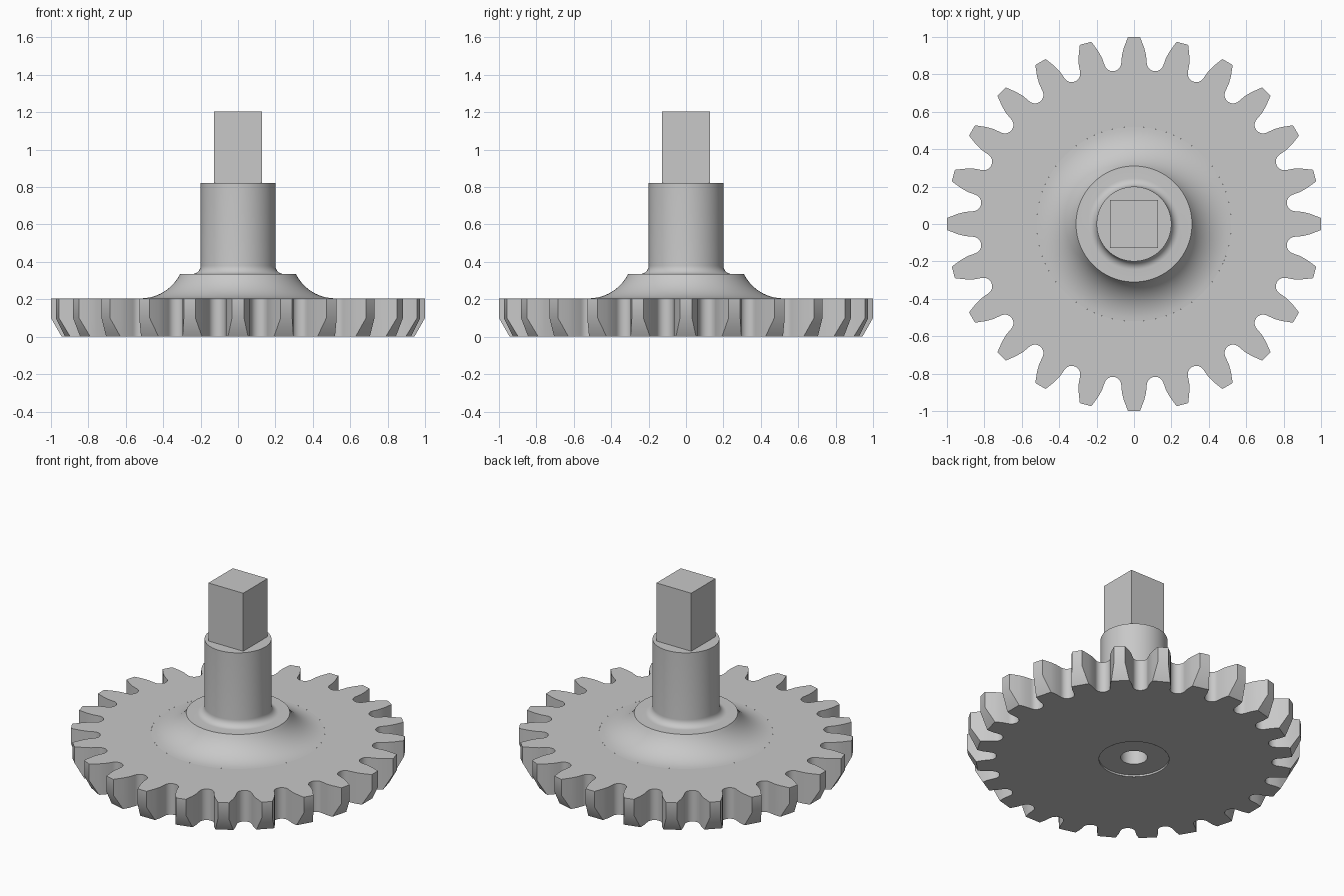
import bpy, bmesh, math
from mathutils import Matrix, Vector

cube = bpy.data.objects.get("Cube")
if cube:
    bpy.data.objects.remove(cube, do_unlink=True)

grey = bpy.data.materials.new("light grey")
grey.use_nodes = True
colour = (0.58, 0.58, 0.58, 1)
grey.diffuse_color = colour
grey.node_tree.nodes["Principled BSDF"].inputs["Base Color"].default_value = colour

TEETH = 24
PITCH = 2 * math.pi / TEETH
PLATE_TOP = 0.205


def finish(name, bm):
    """Turn a bmesh into a smooth-by-angle object."""
    mesh = bpy.data.meshes.new(name)
    bm.to_mesh(mesh)
    bm.free()
    mesh.materials.append(grey)
    obj = bpy.data.objects.new(name, mesh)
    bpy.context.collection.objects.link(obj)
    bpy.ops.object.select_all(action="DESELECT")
    obj.select_set(True)
    bpy.context.view_layer.objects.active = obj
    bpy.ops.object.shade_smooth_by_angle(angle=math.radians(30))
    return obj


def loft(bm, rings):
    """Join closed rings of equal length with quads."""
    loops = [[bm.verts.new(p) for p in ring] for ring in rings]
    for a, b in zip(loops, loops[1:]):
        for i in range(len(a)):
            j = (i + 1) % len(a)
            bm.faces.new((a[i], b[i], b[j], a[j]))
    bmesh.ops.remove_doubles(bm, verts=bm.verts, dist=1e-5)


def turned(name, profile, segments=96):
    """Revolve (radius, height) points, listed from top to bottom on the outside."""
    bm = bmesh.new()
    loft(bm, [[(r * math.cos(2 * math.pi * i / segments),
                r * math.sin(2 * math.pi * i / segments), z)
               for i in range(segments)] for r, z in profile])
    return finish(name, bm)


def arc(cx, cz, r, start, end, steps):
    angles = [math.radians(start + (end - start) * i / steps) for i in range(steps + 1)]
    return [(cx + r * math.cos(a), cz + r * math.sin(a)) for a in angles]


# Tooth outline: flat tip, curved flank, round gap floor
gap_x, gap_y = 0.87 * math.sin(PITCH / 2), 0.87 * math.cos(PITCH / 2)
flank_width = 0.068
half = [(0.032, 1.0), (0.054, 0.943), (0.064, 0.905)]
half += arc(gap_x, gap_y, gap_x - flank_width, 180, 262.5, 6)


def outline(z, chamfered=False):
    points = [half[1]] + half[1:] if chamfered else half
    tooth = points[::-1] + [(-x, y) for x, y in points[:-1]]
    ring = []
    for t in range(TEETH):
        turn = Matrix.Rotation(t * PITCH, 3, "Z")
        ring += [turn @ Vector((x, y, z)) for x, y in tooth]
    return ring


def inner(radius, z):
    return [Vector((p.x, p.y, 0)).normalized() * radius + Vector((0, 0, z))
            for p in outline(0)]


# Gear wheel with the lower tooth tips chamfered
bm = bmesh.new()
loft(bm, [inner(0.52, PLATE_TOP), outline(PLATE_TOP), outline(0.1),
          outline(0, True), inner(0.21, 0)])
finish("gear_wheel", bm)

# Flared hub, fillet and round shaft
flare = arc(0.52, PLATE_TOP + 0.235, 0.235, 207, 270, 12)
fillet = arc(0.245, 0.38, 0.045, 180, 270, 8)
turned("hub_and_shaft", [(0, 0.822), (0.2, 0.822)] + fillet + [(0.31, 0.335)] + flare[1:])

# Shallow recess and blind centre hole underneath
turned("underside_socket", [(0.21, 0), (0.21, 0.012), (0.08, 0.012), (0.08, 0.2), (0, 0.2)])

# Square drive end
bm = bmesh.new()
bmesh.ops.create_cube(bm, size=1, matrix=Matrix.Translation((0, 0, 1.0125))
                      @ Matrix.Diagonal((0.254, 0.254, 0.385, 1)))
finish("square_drive", bm)
